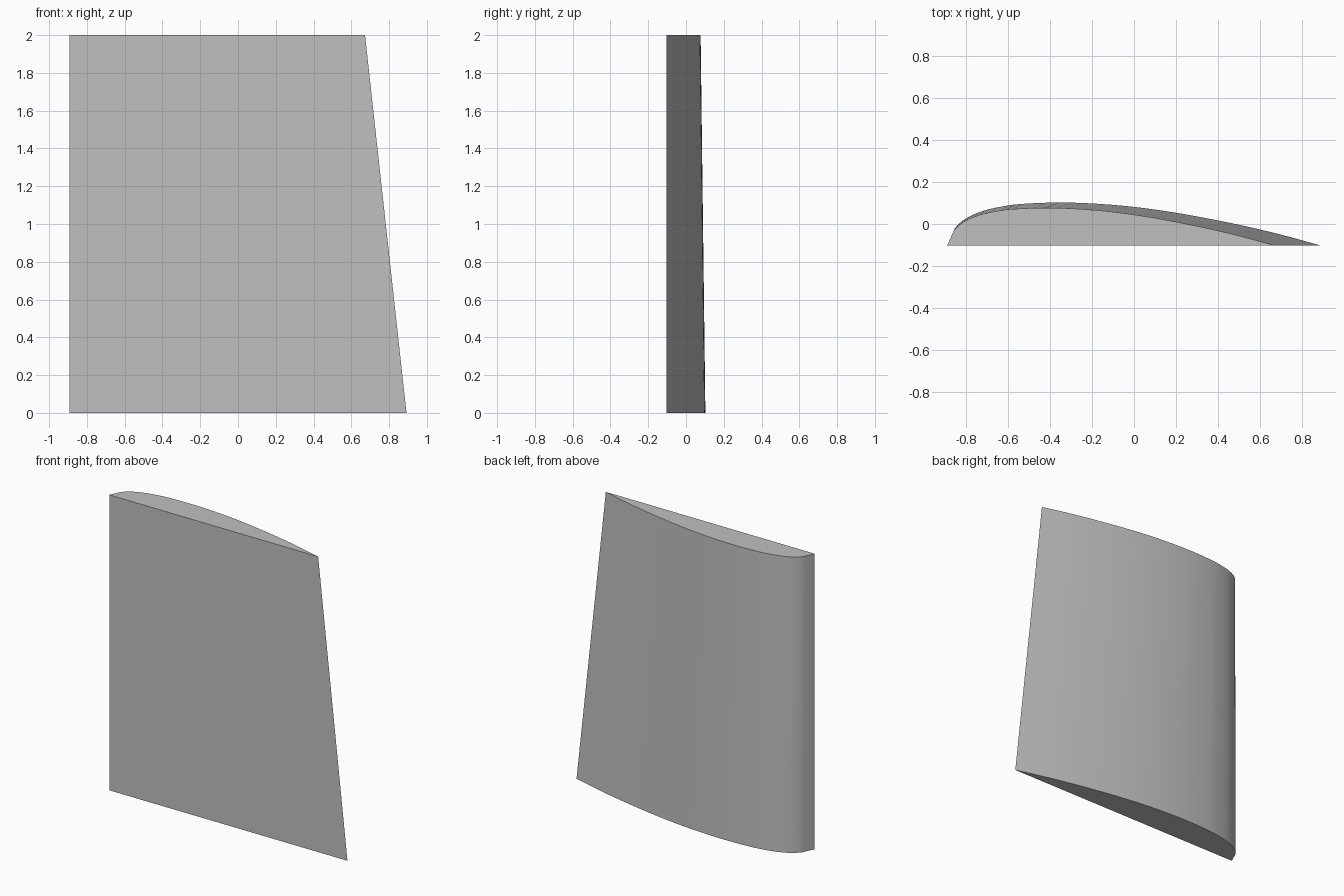
import bpy
import bmesh
import math

cube = bpy.data.objects.get("Cube")
if cube:
    bpy.data.objects.remove(cube, do_unlink=True)

SPAN = 2.0
ROOT_CHORD = 1.784
TAPER = 0.877
LEADING_X = -0.892
FLAT_Y = -0.103
STEPS = 3

# Upper surface of the flat-bottomed section: chord fraction, height fraction
UPPER = [(0.02, 0.045), (0.035, 0.061), (0.06, 0.078), (0.1, 0.094),
         (0.15, 0.105), (0.2, 0.1115), (0.3, 0.1153), (0.4, 0.112),
         (0.5, 0.1035), (0.6, 0.0898), (0.7, 0.072), (0.8, 0.0515),
         (0.9, 0.0275), (1.0, 0.0)]


def smooth_curve(points):
    """Catmull-Rom curve through the points."""
    out = []
    last = len(points) - 1
    for i in range(last):
        quad = [points[min(max(i + k, 0), last)] for k in (-1, 0, 1, 2)]
        for s in range(STEPS):
            t = s / STEPS
            out.append(tuple(
                0.5 * (2 * b + (c - a) * t + (2 * a - 5 * b + 4 * c - d) * t ** 2
                       + (3 * b - a - 3 * c + d) * t ** 3)
                for a, b, c, d in zip(*quad)))
    return out + [points[-1]]


section = [(0.0, 0.0)] + smooth_curve(UPPER)

# Tapered wing panel, lofted from root to tip with a straight leading edge
bm = bmesh.new()


def ring(z, chord):
    return [bm.verts.new((LEADING_X + u * chord, FLAT_Y + h * chord, z))
            for u, h in section]


root = ring(0.0, ROOT_CHORD)
tip = ring(SPAN, ROOT_CHORD * TAPER)
bm.faces.new(root)
bm.faces.new(tip)
for i in range(len(section)):
    j = (i + 1) % len(section)
    bm.faces.new((root[i], root[j], tip[j], tip[i]))
bmesh.ops.recalc_face_normals(bm, faces=bm.faces)

mesh = bpy.data.meshes.new("wing_panel")
bm.to_mesh(mesh)
bm.free()
wing = bpy.data.objects.new("wing_panel", mesh)
bpy.context.collection.objects.link(wing)

# Plain grey finish
grey = bpy.data.materials.new("light_grey")
grey.use_nodes = True
colour = (0.53, 0.53, 0.53, 1.0)
grey.diffuse_color = colour
grey.node_tree.nodes["Principled BSDF"].inputs["Base Color"].default_value = colour
mesh.materials.append(grey)

# Smooth upper surface, crisp edges
bpy.ops.object.select_all(action="DESELECT")
wing.select_set(True)
bpy.context.view_layer.objects.active = wing
bpy.ops.object.shade_smooth_by_angle(angle=math.radians(30))
